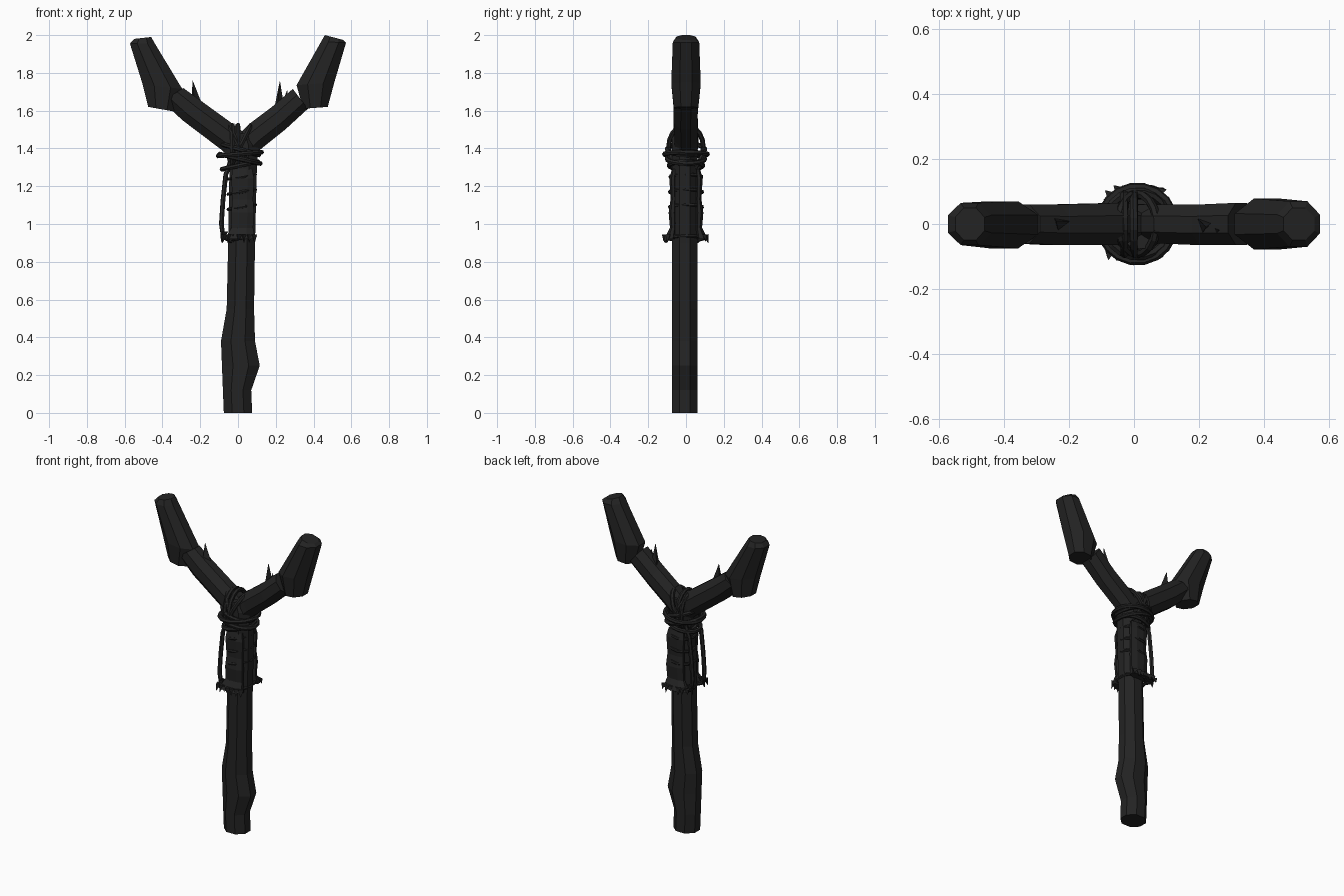
import bpy, bmesh, math, random
from mathutils import Vector

if "Cube" in bpy.data.objects:
    bpy.data.objects.remove(bpy.data.objects["Cube"])

random.seed(4)
mat = bpy.data.materials.new("charcoal black")
mat.diffuse_color = (0.017, 0.017, 0.017, 1)
mat.use_nodes = True
mat.node_tree.nodes["Principled BSDF"].inputs["Base Color"].default_value = mat.diffuse_color


def finish(bm, name):
    bmesh.ops.recalc_face_normals(bm, faces=bm.faces)
    me = bpy.data.meshes.new(name)
    bm.to_mesh(me)
    bm.free()
    me.materials.append(mat)
    ob = bpy.data.objects.new(name, me)
    bpy.context.collection.objects.link(ob)
    return ob


def loft(name, rings, n=8):
    """Each ring spans (ax,az)-(bx,bz) in the front plane and y0-y1 in depth."""
    bm = bmesh.new()
    loops = []
    k = 1 / math.cos(math.pi / n)
    for ax, az, bx, bz, y0, y1 in rings:
        loop = []
        for i in range(n):
            t = 2 * math.pi * (i + 0.5) / n
            u = 0.5 + 0.5 * k * math.cos(t)
            v = 0.5 + 0.5 * k * math.sin(t)
            loop.append(bm.verts.new((ax + (bx - ax) * u, y0 + (y1 - y0) * v,
                                      az + (bz - az) * u)))
        loops.append(loop)
    for a, b in zip(loops, loops[1:]):
        for i in range(n):
            j = (i + 1) % n
            bm.faces.new((a[i], a[j], b[j], b[i]))
    bm.faces.new(loops[0])
    bm.faces.new(loops[-1])
    return finish(bm, name)


def tube(name, pts, r, cyclic=False, n=6):
    """Low-poly cord along a path."""
    bm = bmesh.new()
    pts = [Vector(p) for p in pts]
    m = len(pts)
    loops = []
    side = None
    for i, p in enumerate(pts):
        nxt = pts[(i + 1) % m] if cyclic else pts[min(i + 1, m - 1)]
        prv = pts[i - 1] if cyclic else pts[max(i - 1, 0)]
        t = (nxt - prv).normalized()
        if side is None:
            side = t.orthogonal()
        side = (side - t * side.dot(t)).normalized()
        up = t.cross(side)
        loops.append([bm.verts.new(p + r * (side * math.cos(2 * math.pi * j / n)
                                            + up * math.sin(2 * math.pi * j / n)))
                      for j in range(n)])
    for i in range(m if cyclic else m - 1):
        a, b = loops[i], loops[(i + 1) % m]
        for j in range(n):
            bm.faces.new((a[j], a[(j + 1) % n], b[(j + 1) % n], b[j]))
    if not cyclic:
        bm.faces.new(loops[0])
        bm.faces.new(loops[-1])
    return finish(bm, name)


def spike(name, base, tip, r):
    """Small three-sided splinter."""
    bm = bmesh.new()
    top = bm.verts.new(tip)
    b = [bm.verts.new((base[0] + r * math.cos(t), base[1] + r * math.sin(t), base[2]))
         for t in (0.3, 2.4, 4.5)]
    bm.faces.new(b)
    for i in range(3):
        bm.faces.new((b[i], b[(i + 1) % 3], top))
    return finish(bm, name)


# Handle with the swollen grip
stem = [(0.00, -0.075, 0.075), (0.12, -0.08, 0.07), (0.25, -0.085, 0.115),
        (0.38, -0.09, 0.09), (0.55, -0.06, 0.085), (0.9, -0.052, 0.09),
        (1.3, -0.045, 0.1), (1.42, -0.08, 0.11), (1.48, -0.04, 0.07)]
loft("handle", [(l, z, r, z, -0.075, 0.06) for z, l, r in stem])

# Fork arms
loft("left_arm", [(-0.02, 1.33, 0.07, 1.45, -0.06, 0.06),
                  (-0.09, 1.395, 0.0, 1.51, -0.065, 0.065),
                  (-0.295, 1.55, -0.2, 1.655, -0.065, 0.06),
                  (-0.40, 1.65, -0.29, 1.72, -0.06, 0.06)])
loft("right_arm", [(0.05, 1.33, -0.02, 1.45, -0.06, 0.06),
                   (0.125, 1.40, 0.06, 1.53, -0.06, 0.06),
                   (0.25, 1.50, 0.18, 1.62, -0.065, 0.06),
                   (0.37, 1.61, 0.29, 1.715, -0.065, 0.065)])

# Thick fork tips
loft("left_tip", [(-0.475, 1.62, -0.335, 1.595, -0.065, 0.06),
                  (-0.505, 1.74, -0.295, 1.715, -0.075, 0.07),
                  (-0.572, 1.955, -0.44, 1.955, -0.065, 0.065),
                  (-0.55, 1.98, -0.46, 1.99, -0.05, 0.05)])
loft("right_tip", [(0.475, 1.62, 0.345, 1.61, -0.065, 0.065),
                   (0.51, 1.75, 0.31, 1.735, -0.078, 0.078),
                   (0.572, 1.96, 0.44, 1.965, -0.07, 0.07),
                   (0.555, 1.975, 0.46, 2.0, -0.05, 0.05)])

# Splinters on the arms
spike("left_splinter", (-0.225, 0, 1.65), (-0.24, 0.01, 1.76), 0.03)
spike("right_splinter", (0.215, 0, 1.61), (0.222, -0.01, 1.76), 0.032)
spike("small_right_splinter", (0.25, -0.02, 1.63), (0.26, -0.02, 1.71), 0.025)

# Cord wraps below the fork
for i, (z, rx, ry, tilt) in enumerate([(1.31, .095, .09, .02), (1.345, .108, .1, -.025),
                                       (1.37, .115, .115, .01), (1.395, .1, .1, -.03)]):
    tube("neck_wrap_%d" % i,
         [(0.01 + rx * math.cos(t), ry * math.sin(t), z + tilt * math.cos(t))
          for t in [2 * math.pi * k / 18 for k in range(18)]], 0.013, True)

# Cords looped over the crotch
for i, (x, lean) in enumerate([(-0.03, 0.0), (0.0, 0.0), (0.01, 0.06), (0.01, -0.06)]):
    tube("crotch_loop_%d" % i,
         [(x - lean * math.sin(t), 0.092 * math.cos(t), 1.405 + 0.12 * math.sin(t))
          for t in [2 * math.pi * k / 18 for k in range(18)]], 0.013, True)

# Cloth strips front and back, flaring at the ragged hem
for name, s in (("front", -1), ("back", 1)):
    rows = [(1.29, -0.03, 0.075, .05, .075), (1.24, -0.035, 0.085, .05, .088),
            (1.13, -0.03, 0.08, .05, .082), (1.06, -0.035, 0.085, .05, .092),
            (0.98, -0.035, 0.08, .05, .085), (0.92, -0.07, 0.09, .05, .115)]
    loft(name + "_cloth", [(l, z, r, z, s * a, s * b) for z, l, r, a, b in rows])
    for k in range(7):
        x = -0.075 + 0.026 * k
        y = s * random.uniform(0.085, 0.11)
        spike("%s_fray_%d" % (name, k), (x, y, 0.945),
              (x * 1.1, y + s * 0.012, random.uniform(0.895, 0.915)), 0.02)

# Hem cord and thin bindings round the cloth
for i, (z, ry) in enumerate([(0.925, .098), (1.09, .088), (1.17, .088), (1.25, .085)]):
    tube("binding_%d" % i,
         [(0.02 + 0.072 * math.cos(t), ry * math.sin(t), z + 0.012 * math.cos(t))
          for t in [2 * math.pi * k / 14 for k in range(14)]], 0.009, True)

# Loose cords hanging on the left side
for i, y in enumerate((-0.06, 0.06)):
    tube("hanging_cord_%d" % i,
         [(-0.04, y, 1.33), (-0.065, y, 1.26), (-0.08, y, 1.12),
          (-0.088, y, 1.0), (-0.078, y, 0.93), (-0.03, y, 0.91)], 0.013)
    spike("cord_knot_%d" % i, (-0.075, y, 0.96), (-0.09, y, 0.90), 0.025)
